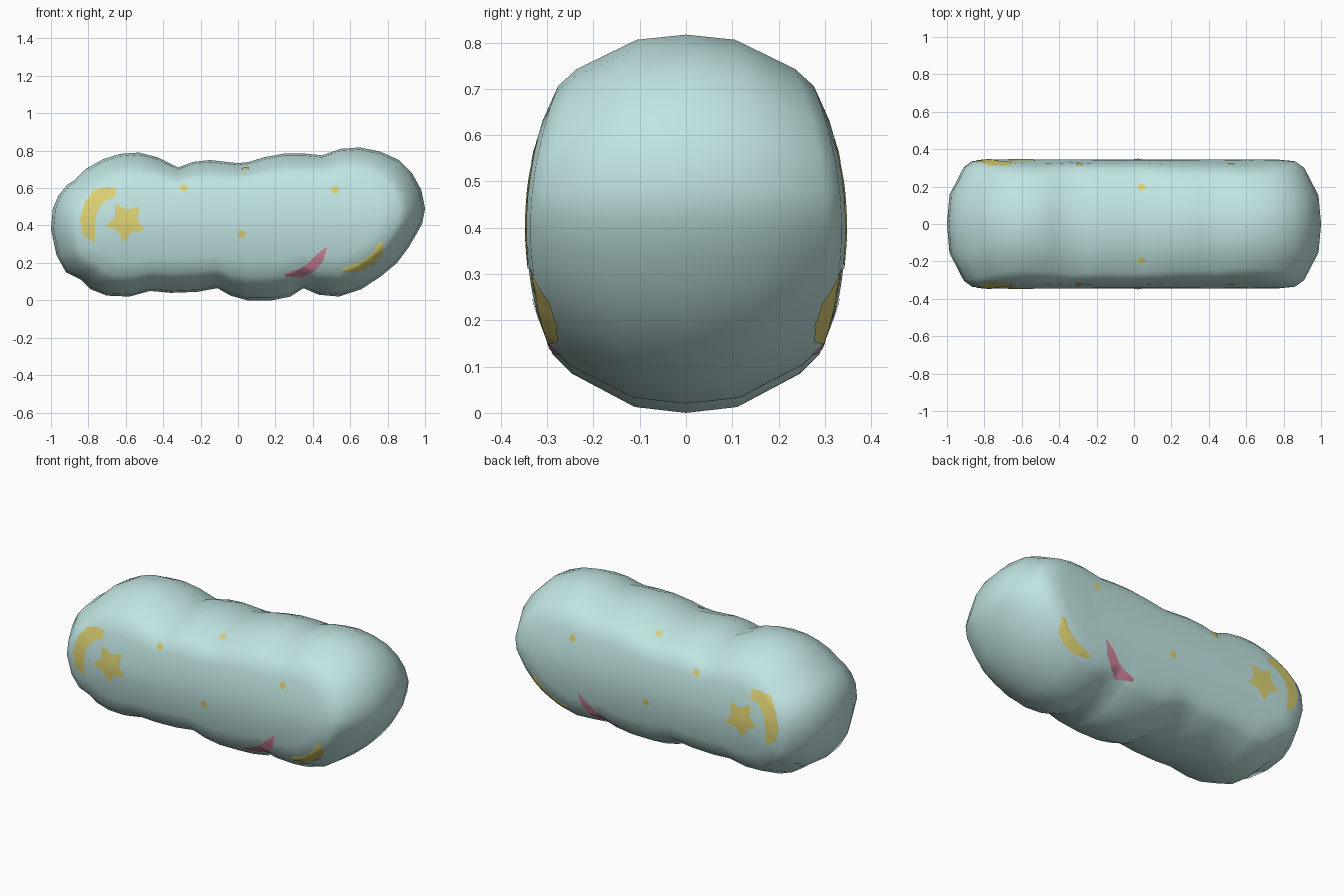
import bpy, bmesh, math
from mathutils import Vector
from mathutils.bvhtree import BVHTree

cube = bpy.data.objects.get("Cube")
if cube:
    bpy.data.objects.remove(cube, do_unlink=True)


def make_material(name, colour):
    mat = bpy.data.materials.new(name)
    mat.use_nodes = True
    mat.diffuse_color = (*colour, 1)
    shader = next(n for n in mat.node_tree.nodes if n.type == 'BSDF_PRINCIPLED')
    shader.inputs["Base Color"].default_value = (*colour, 1)
    shader.inputs["Roughness"].default_value = 0.6
    return mat


aqua = make_material("pale aqua", (.53, .78, .76))
yellow = make_material("soft yellow", (.72, .64, .17))
pink = make_material("rose pink", (.66, .25, .35))


def add_object(name, bm, mat):
    mesh = bpy.data.meshes.new(name)
    bm.to_mesh(mesh)
    bm.free()
    for poly in mesh.polygons:
        poly.use_smooth = True
    mesh.materials.append(mat)
    obj = bpy.data.objects.new(name, mesh)
    bpy.context.collection.objects.link(obj)
    return obj


# Lumpy side profile of the body, clockwise from the left end
OUTLINE = [(-1, .38), (-.99, .49), (-.96, .56), (-.91, .62), (-.87, .645), (-.81, .705),
           (-.72, .755), (-.63, .783), (-.53, .79), (-.43, .765), (-.32, .71), (-.24, .74),
           (-.15, .75), (0, .733), (.06, .74), (.14, .765), (.25, .785), (.35, .785),
           (.45, .775), (.55, .81), (.65, .817), (.76, .795), (.86, .75), (.93, .68),
           (.98, .59), (1, .49), (.985, .41), (.94, .33), (.91, .28), (.85, .2),
           (.76, .125), (.66, .06), (.54, .02), (.43, .03), (.35, .065), (.28, .02),
           (.18, 0), (.05, 0), (-.04, .025), (-.11, .065), (-.22, .045), (-.36, .04),
           (-.47, .05), (-.58, .02), (-.7, .025), (-.79, .06), (-.84, .11), (-.92, .15),
           (-.97, .24)]

# Each ring: how far the profile shrinks towards the spine, and its share of the depth
RINGS = [(0, 0), (.03, .45), (.2, .88), (.3, .975), (.5, 1), (.88, 1)]


def ring_point(point, amount, share):
    x = max(-.55, min(.55, point[0]))
    x, z = Vector(point).lerp(Vector((x, .42 + .05 * x)), amount)
    flank = .345 - .66 * (z - .4) ** 2
    return x, share * flank, z


# Body: stacked rings closed by a cap on the front and the back
bm = bmesh.new()
levels = [(a, -s) for a, s in reversed(RINGS)] + RINGS[1:]
rings = [[bm.verts.new(ring_point(p, a, s)) for p in OUTLINE] for a, s in levels]
count = len(OUTLINE)
for lower, upper in zip(rings, rings[1:]):
    for i in range(count):
        j = (i + 1) % count
        bm.faces.new((lower[i], lower[j], upper[j], upper[i]))
caps = [bm.faces.new(rings[0]), bm.faces.new(rings[-1])]
bmesh.ops.triangulate(bm, faces=caps)
bmesh.ops.recalc_face_normals(bm, faces=bm.faces)
surface = BVHTree.FromBMesh(bm)
add_object("body", bm, aqua)


# Painted marks: thin patches laid on the front and mirrored to the back
def on_surface(x, z):
    hit, normal, _, _ = surface.ray_cast(Vector((x, -2, z)), Vector((0, 1, 0)))
    return hit, normal


def lay(bm, x, z):
    hit, normal = on_surface(x, z)
    return bm.verts.new(hit + normal * .003)


def add_mark(name, bm, mat):
    bmesh.ops.recalc_face_normals(bm, faces=bm.faces)
    if sum(f.normal.y for f in bm.faces) > 0:
        bmesh.ops.reverse_faces(bm, faces=bm.faces)
    obj = add_object(name, bm, mat)
    mirror = obj.modifiers.new("back copy", 'MIRROR')
    mirror.use_axis = (False, True, False)
    mirror.use_mirror_merge = False


def refine(points, steps=4):
    fine = []
    for a, b in zip(points, points[1:]):
        fine += [Vector(a).lerp(Vector(b), k / steps) for k in range(steps)]
    return fine + [Vector(points[-1])]


def crescent(name, outer, inner, mat, across=6):
    bm = bmesh.new()
    rows = [[lay(bm, *a.lerp(b, k / across)) for k in range(across + 1)]
            for a, b in zip(refine(outer), refine(inner))]
    for r, s in zip(rows, rows[1:]):
        for k in range(across):
            bm.faces.new((r[k], r[k + 1], s[k + 1], s[k]))
    add_mark(name, bm, mat)


def star(name, cx, cz, radius, mat):
    bm = bmesh.new()
    centre = lay(bm, cx, cz)
    loops = []
    for scale in (.33, .67, 1):
        loop = []
        for i in range(10):
            angle = math.radians(48 + 36 * i)
            r = radius * scale * (.58 if i % 2 else 1)
            loop.append(lay(bm, cx + r * math.cos(angle), cz + r * math.sin(angle)))
        loops.append(loop)
    for i in range(10):
        j = (i + 1) % 10
        bm.faces.new((centre, loops[0][i], loops[0][j]))
        for inner, outer in zip(loops, loops[1:]):
            bm.faces.new((inner[i], outer[i], outer[j], inner[j]))
    add_mark(name, bm, mat)


def dot(name, x, z, radius, mat):
    bm = bmesh.new()
    hit, normal = on_surface(x, z)
    turn = normal.to_track_quat('Z', 'Y')
    ring = []
    for i in range(8):
        angle = math.tau * i / 8
        offset = Vector((radius * math.cos(angle), radius * math.sin(angle), .004))
        ring.append(bm.verts.new(hit + turn @ offset))
    bm.faces.new(ring)
    add_mark(name, bm, mat)


crescent("moon_mark",
         [(-.77, .31), (-.83, .35), (-.845, .43), (-.82, .52), (-.77, .59), (-.7, .605), (-.655, .6)],
         [(-.765, .32), (-.765, .4), (-.755, .47), (-.73, .51), (-.7, .54), (-.67, .545), (-.65, .57)],
         yellow)
crescent("yellow_curve_mark",
         [(.56, .15), (.65, .155), (.72, .19), (.77, .24), (.78, .31)],
         [(.565, .175), (.64, .2), (.69, .23), (.73, .27), (.75, .31)], yellow)
crescent("pink_curve_mark",
         [(.25, .13), (.33, .125), (.41, .155), (.455, .21), (.475, .28)],
         [(.25, .145), (.32, .165), (.37, .195), (.42, .245), (.47, .285)], pink)
star("star_mark", -.6, .42, .11, yellow)
for label, x, z in (("left", .52, .59), ("middle", .02, .355), ("right", -.29, .6), ("top", .04, .7)):
    dot("dot_mark_" + label, x, z, .021, yellow)
